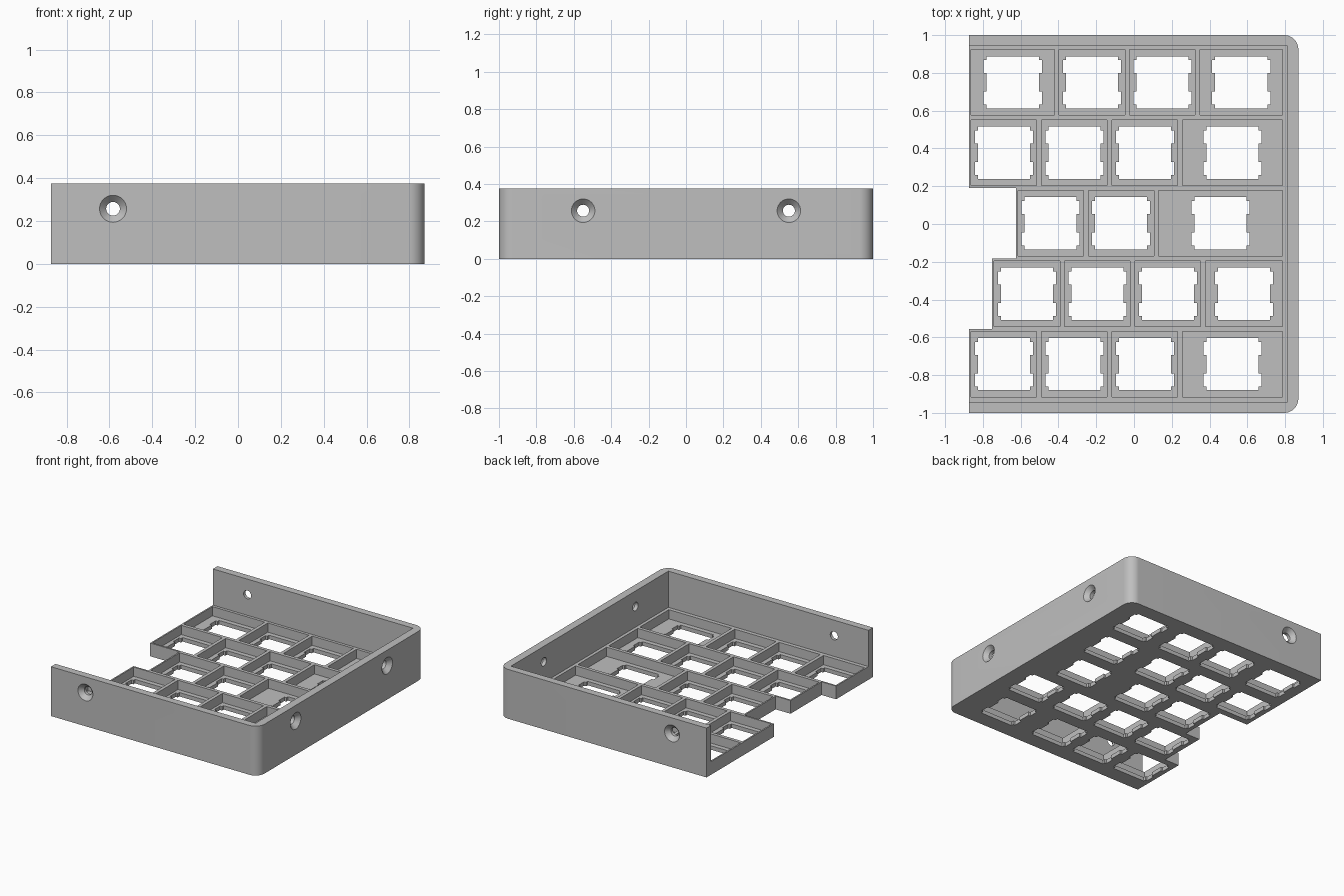
import bpy, bmesh
from math import cos, sin, pi, radians
from mathutils import Vector, Matrix

if "Cube" in bpy.data.objects:
    bpy.data.objects.remove(bpy.data.objects["Cube"])

HEIGHT, PLATE, FLOOR = 0.375, 0.1, 0.03      # wall top, key plate top, pocket floor
RIGHT, WALL_X, WALL_Y = 0.87, 0.81, 0.945    # outer side, inner wall faces
LEFT = -0.873
PITCH, GAP, RADIUS = 0.373, 0.026, 0.075
KEYS_END = 0.799                             # right end of the key grid

# Key rows from back to front: left edge of the row and width of its leading keys
ROWS = [(LEFT, (1.25, 1, 1)), (LEFT, (1, 1, 1)), (-0.626, (1, 1)),
        (-0.751, (1, 1, 1)), (LEFT, (1, 1, 1))]


def row_y(i):
    return (2 - i) * PITCH + 0.004


def prism(bm, points, z0, z1):
    base = bm.faces.new([bm.verts.new((x, y, z0)) for x, y in points])
    top = bmesh.ops.extrude_face_region(bm, geom=[base])["geom"]
    verts = [v for v in top if isinstance(v, bmesh.types.BMVert)]
    bmesh.ops.translate(bm, verts=verts, vec=(0, 0, z1 - z0))


def rectangle(x0, x1, y0, y1):
    return [(x0, y0), (x1, y0), (x1, y1), (x0, y1)]


def make_object(name, bm):
    bmesh.ops.recalc_face_normals(bm, faces=bm.faces)
    mesh = bpy.data.meshes.new(name)
    bm.to_mesh(mesh)
    bm.free()
    obj = bpy.data.objects.new(name, mesh)
    bpy.context.scene.collection.objects.link(obj)
    return obj


def corner(cx, cy, start):
    steps = 12
    return [(cx + RADIUS * cos(start + pi / 2 * k / steps),
             cy + RADIUS * sin(start + pi / 2 * k / steps)) for k in range(steps + 1)]


def switch_hole(cx, cy):
    """Square switch opening with two clip notches on each side."""
    half, wide, near, far = 0.138, 0.154, 0.049, 0.118
    side = [(half, -half), (half, -far), (wide, -far), (wide, -near), (half, -near),
            (half, near), (wide, near), (wide, far), (half, far), (half, half)]
    return [(cx + s * x, cy + s * y) for s in (1, -1) for x, y in side]


# Case outline: rounded right corners, stepped left edge
outline = corner(RIGHT - RADIUS, -1 + RADIUS, -pi / 2) + corner(RIGHT - RADIUS, 1 - RADIUS, 0)
outline.append((LEFT, 1))
for i in range(1, len(ROWS)):
    before, after = ROWS[i - 1][0], ROWS[i][0]
    if before != after:
        y = row_y(i) + PITCH / 2
        outline += [(before, y), (after, y)]
outline.append((LEFT, -1))
bm = bmesh.new()
prism(bm, outline, 0, HEIGHT)
case = make_object("keyboard_case", bm)

# Space above the key plate
room = bmesh.new()
prism(room, rectangle(-1.5, WALL_X, -WALL_Y, WALL_Y), PLATE, 1)

# Key pockets and switch openings
pockets, holes = bmesh.new(), bmesh.new()
for i, (left, widths) in enumerate(ROWS):
    edges = [left - 0.002]
    for w in widths:
        edges.append(edges[-1] + w * PITCH)
    edges.append(KEYS_END)
    y, half = row_y(i), (PITCH - GAP) / 2
    for a, b in zip(edges, edges[1:]):
        prism(pockets, rectangle(a + GAP / 2, b - GAP / 2, y - half, y + half), FLOOR, 0.2)
        prism(holes, switch_hole((a + b) / 2, y), -0.1, 0.15)

# Countersunk screw holes in the three walls
sinks, shafts = bmesh.new(), bmesh.new()
SCREW_Z, BORE, HEAD, DEPTH = 0.257, 0.032, 0.063, 0.032
screws = [((-0.583, s, SCREW_Z), (0, s, 0)) for s in (-1, 1)]
screws += [((RIGHT, s * 0.55, SCREW_Z), (1, 0, 0)) for s in (-1, 1)]
for place, direction in screws:
    out = Vector(direction)
    turn = out.to_track_quat("Z", "Y").to_matrix().to_4x4()
    bmesh.ops.create_cone(shafts, cap_ends=True, segments=32, radius1=BORE, radius2=BORE,
                          depth=0.3, matrix=Matrix.Translation(place) @ turn)
    # The cone reaches equally far inside and outside the wall face
    bmesh.ops.create_cone(sinks, cap_ends=True, segments=32, radius1=BORE,
                          radius2=2 * HEAD - BORE, depth=2 * DEPTH,
                          matrix=Matrix.Translation(place) @ turn)

# Cut everything out of the case, then drop the cutters
cutters = []
for name, cutter_mesh in (("room", room), ("pockets", pockets), ("holes", holes),
                          ("sinks", sinks), ("shafts", shafts)):
    cutter = make_object(name + "_cutter", cutter_mesh)
    cutter.hide_render = True
    cut = case.modifiers.new(name, "BOOLEAN")
    cut.operation, cut.solver, cut.object = "DIFFERENCE", "EXACT", cutter
    cutters.append(cutter)
bpy.context.view_layer.update()
result = bpy.data.meshes.new_from_object(case.evaluated_get(bpy.context.evaluated_depsgraph_get()))
case.modifiers.clear()
case.data = result
for cutter in cutters:
    bpy.data.objects.remove(cutter)

# Grey plastic
grey = bpy.data.materials.new("grey_plastic")
grey.use_nodes = True
color = (0.52, 0.52, 0.52, 1)
grey.diffuse_color = color
grey.node_tree.nodes["Principled BSDF"].inputs["Base Color"].default_value = color
case.data.materials.clear()
case.data.materials.append(grey)

bpy.ops.object.select_all(action="DESELECT")
case.select_set(True)
bpy.context.view_layer.objects.active = case
bpy.ops.object.shade_smooth_by_angle(angle=radians(30))
